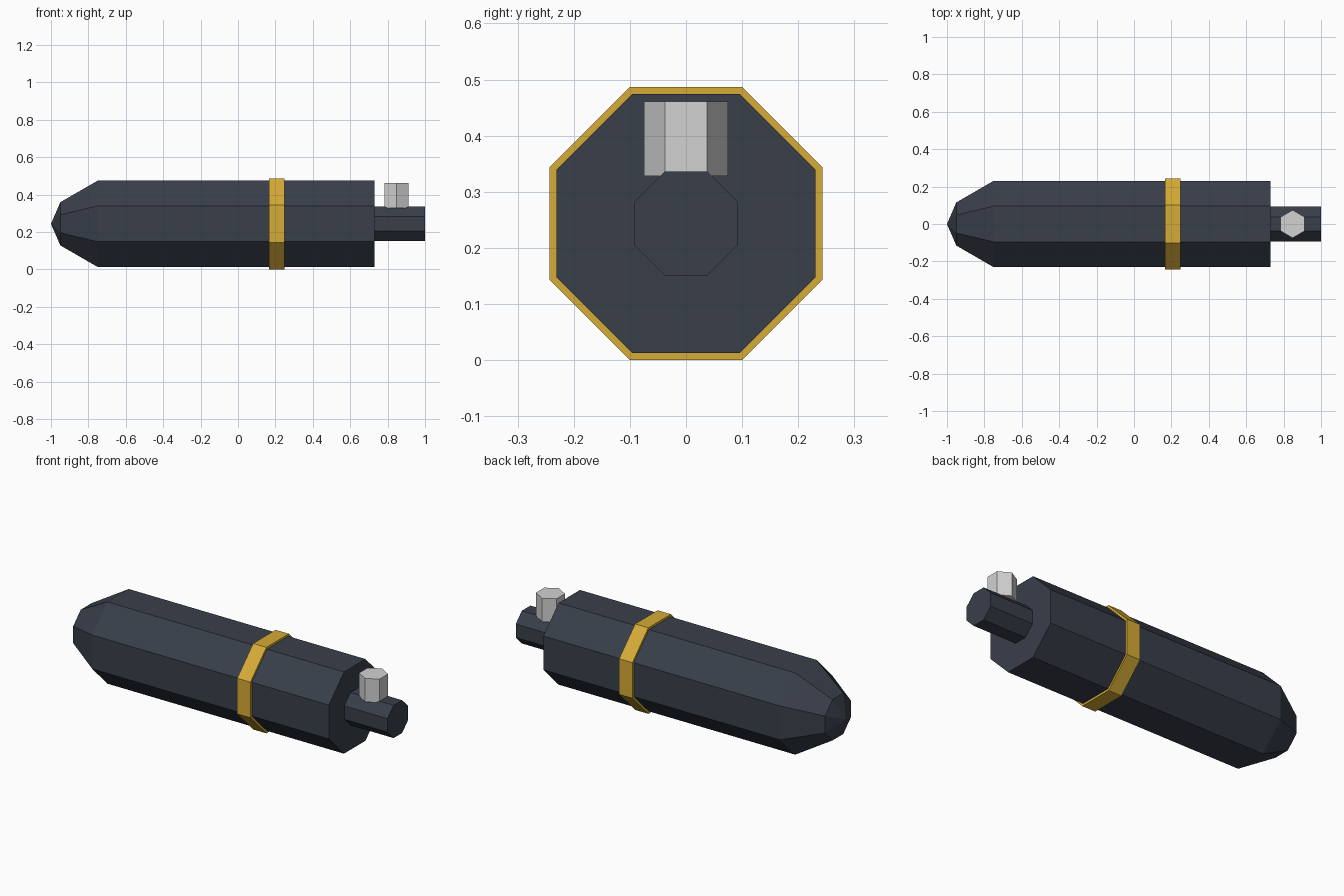
import bpy, bmesh, math

if "Cube" in bpy.data.objects:
    bpy.data.objects.remove(bpy.data.objects["Cube"])

AXIS_Z = 0.2435


def material(name, srgb):
    color = [((c / 255 + 0.055) / 1.055) ** 2.4 for c in srgb] + [1.0]
    mat = bpy.data.materials.new(name)
    mat.use_nodes = True
    mat.diffuse_color = color
    mat.node_tree.nodes["Principled BSDF"].inputs["Base Color"].default_value = color
    return mat


def lathe(name, profile, sides, mat, place, turn):
    """Loft polygon rings through (distance, radius) points; zero radius is a tip."""
    bm = bmesh.new()
    rings = []
    for d, r in profile:
        angles = [2 * math.pi * (i + turn) / sides for i in range(sides if r else 1)]
        rings.append([bm.verts.new(place(d, r * math.cos(a), r * math.sin(a)))
                      for a in angles])
    for a, b in zip(rings, rings[1:]):
        for i in range(sides):
            j = (i + 1) % sides
            if len(a) == 1:
                bm.faces.new((a[0], b[j], b[i]))
            else:
                bm.faces.new((a[i], a[j], b[j], b[i]))
    for ring in (rings[0], rings[-1]):
        if len(ring) > 1:
            bm.faces.new(ring)
    bmesh.ops.recalc_face_normals(bm, faces=bm.faces)
    mesh = bpy.data.meshes.new(name)
    bm.to_mesh(mesh)
    bm.free()
    mesh.materials.append(mat)
    obj = bpy.data.objects.new(name, mesh)
    bpy.context.collection.objects.link(obj)
    return obj


def along_x(d, u, v):
    return (d, u, AXIS_Z + v)


def upright(d, u, v):
    return (0.848 + u, v, d)


slate = material("dark slate", (56, 62, 74))
gold = material("gold", (214, 171, 54))
silver = material("light grey", (210, 210, 210))

# Octagonal body with a two-step pointed nose
lathe("body", [(-1, 0), (-0.95, 0.125), (-0.75, 0.25), (0.73, 0.25)],
      8, slate, along_x, 0.5)
# Raised band around the body
lathe("band", [(0.165, 0.263), (0.248, 0.263)], 8, gold, along_x, 0.5)
# Narrow rod at the tail end
lathe("tail_rod", [(0.72, 0.1), (1, 0.1)], 8, slate, along_x, 0.5)
# Hexagonal button standing on the rod
lathe("button", [(0.328, 0.0745), (0.461, 0.0745)], 6, silver, upright, 0.5)
